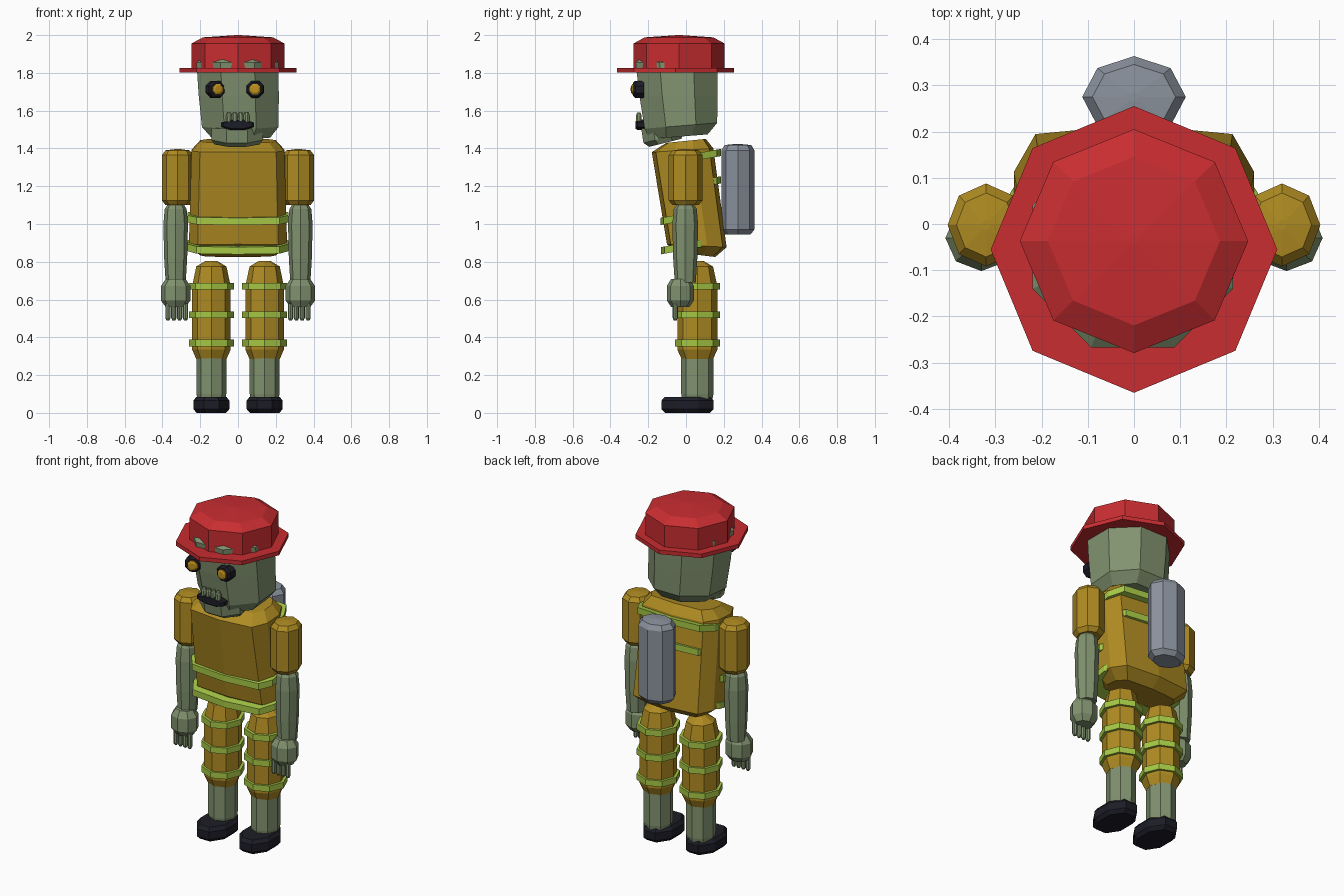
import bpy, bmesh, math
from mathutils import Matrix

if "Cube" in bpy.data.objects:
    bpy.data.objects.remove(bpy.data.objects["Cube"])


def material(name, rgb):
    m = bpy.data.materials.new(name)
    m.diffuse_color = (*rgb, 1)
    m.use_nodes = True
    m.node_tree.nodes["Principled BSDF"].inputs["Base Color"].default_value = m.diffuse_color
    return m


RED = material("helmet red", (0.58, 0.026, 0.03))
MUSTARD = material("coat mustard", (0.43, 0.26, 0.016))
LIME = material("reflective lime", (0.38, 0.58, 0.06))
SKIN = material("green skin", (0.22, 0.29, 0.16))
DARK = material("near black", (0.012, 0.012, 0.02))
STEEL = material("tank grey", (0.26, 0.29, 0.34))
GOLD = material("eye gold", (0.52, 0.28, 0.012))


def octagon(flat=False):
    # flat: flat side forward, sized by its flats; otherwise a corner forward
    p = math.pi / 8 if flat else 0
    k = 1 / math.cos(math.pi / 8) if flat else 1
    return [(k * math.cos(p + i * math.pi / 4), k * math.sin(p + i * math.pi / 4))
            for i in range(8)]


POINT, FLAT = octagon(), octagon(True)
# Wide body section with a slight centre ridge front and back
BODY = [(1, -.35), (1, .35), (.82, .87), (0, 1), (-.82, .87),
        (-1, .35), (-1, -.35), (-.82, -.87), (0, -1), (.82, -.87)]
SQUARE = [(1, -1), (1, 1), (-1, 1), (-1, -1)]


def loft(name, mat, rings, shape=POINT, matrix=None):
    """Rings from low to high: z, centre x, centre y, half width, half depth, rise to the back."""
    bm = bmesh.new()
    loops = []
    for z, cx, cy, rx, ry, *rise in rings:
        s = rise[0] if rise else 0
        loops.append([bm.verts.new((cx + px * rx, cy + py * ry, z + s * py * ry))
                      for px, py in shape])
    n = len(shape)
    for a, b in zip(loops, loops[1:]):
        for i in range(n):
            j = (i + 1) % n
            bm.faces.new((a[i], a[j], b[j], b[i]))
    bm.faces.new(loops[0][::-1])
    bm.faces.new(loops[-1])
    if matrix:
        bm.transform(matrix)
    bmesh.ops.recalc_face_normals(bm, faces=bm.faces)
    me = bpy.data.meshes.new(name)
    bm.to_mesh(me)
    bm.free()
    me.materials.append(mat)
    ob = bpy.data.objects.new(name, me)
    bpy.context.collection.objects.link(ob)
    return ob


def column(name, mat, x, y, steps, shape=POINT, depth=1):
    """Upright part from (z, radius) steps."""
    return loft(name, mat, [(z, x, y, r, r * depth) for z, r in steps], shape)


# Helmet
column("helmet_brim", RED, 0, -.055, [(1.802, .31), (1.826, .31)])
column("helmet_crown", RED, 0, -.037,
       [(1.82, .247), (1.955, .247), (1.988, .186), (2.0, .01)], depth=.98)

# Head and jaw
loft("head", SKIN, [(1.462, .015, -.04, .155, .155, .08),
                    (1.52, .012, -.027, .203, .192, .08),
                    (1.68, .004, -.04, .212, .207),
                    (1.855, -.003, -.05, .217, .217),
                    (1.90, -.003, -.05, .16, .16)], FLAT)
loft("jaw", SKIN, [(1.43, -.005, -.11, .12, .085, .25),
                   (1.455, -.005, -.12, .135, .105, .25),
                   (1.51, -.005, -.13, .135, .107, .05)], FLAT)

# Mouth and teeth
turn = Matrix.Rotation(math.pi / 2, 4, 'X')
loft("mouth", DARK, [(.215, 0, 0, .088, .028), (.257, 0, 0, .088, .028), (.267, 0, 0, .075, .02)],
     FLAT, Matrix.Translation((-.002, 0, 1.525)) @ turn)
for i in range(4):
    column(f"tooth_{i + 1}", SKIN, -.048 + i * .031, -.25,
           [(1.535, .016), (1.575, .015), (1.59, .009)], FLAT)

# Eyes, one turned inwards
for name, x, yaw in (("left", -.122, 22), ("right", .092, -3)):
    m = Matrix.Translation((x, -.24, 1.713)) @ Matrix.Rotation(math.radians(yaw), 4, 'Z') @ turn
    loft(f"{name}_eye_socket", DARK,
         [(-.02, 0, 0, .045, .045), (.024, 0, 0, .045, .045), (.036, 0, 0, .036, .036)], FLAT, m)
    loft(f"{name}_eye", GOLD,
         [(.02, 0, 0, .028, .028), (.044, 0, 0, .028, .028), (.05, 0, 0, .018, .018)], FLAT, m)

# Coat leaning forward
loft("coat", MUSTARD, [(.838, 0, .05, .2, .105, -.12),
                       (.885, 0, .057, .26, .158, -.05),
                       (1.39, 0, -.018, .246, .163, .06),
                       (1.44, 0, 0, .2, .105, .1)], BODY)

# Reflective bands, each dipping towards the front
for name, z, y, rx, ry in (("hem", .885, .015, .268, .148), ("waist", 1.035, -.015, .268, .12),
                           ("back", 1.205, .025, .235, .16), ("shoulder", 1.35, .025, .25, .16)):
    loft(f"{name}_band", LIME, [(z - .019, 0, y, rx, ry, .18), (z + .019, 0, y, rx, ry, .18)], BODY)

# Air tank
loft("air_tank", STEEL, [(.945, 0, .275, .085, .067), (.972, 0, .275, .112, .088),
                         (1.39, 0, .275, .112, .088), (1.418, 0, .275, .09, .07),
                         (1.424, 0, .275, .01, .01)])

for side, s in (("left", -1), ("right", 1)):
    # Arm
    column(f"{side}_sleeve", MUSTARD, s * .32, -.002,
           [(1.1, .064), (1.125, .083), (1.365, .083), (1.39, .064), (1.397, .01)], depth=1.08)
    column(f"{side}_forearm", SKIN, s * .33, -.004,
           [(.69, .053), (.82, .061), (1.0, .065), (1.08, .058), (1.1, .045)], depth=1.05)
    column(f"{side}_hand", SKIN, s * .33, -.03,
           [(.56, .052), (.595, .078), (.672, .078), (.71, .052)], depth=.92)
    for i in range(4):
        column(f"{side}_finger_{i + 1}", SKIN, s * (.278 + i * .031), -.057,
               [(.49, .008), (.503, .014), (.58, .014)])
    # Leg
    x, y = s * .141, .06
    column(f"{side}_trouser_leg", MUSTARD, x, y,
           [(.285, .08), (.335, .102), (.67, .102), (.775, .08), (.805, .03)], depth=1.04)
    for i in range(3):
        z = .37 + i * .15
        column(f"{side}_leg_band_{i + 1}", LIME, x, y, [(z - .018, .119), (z + .018, .119)])
    column(f"{side}_shin", SKIN, x, y, [(.06, .072), (.1, .079), (.32, .079)], depth=1.08)
    # Shoe
    loft(f"{side}_shoe", DARK, [(0, x, .008, .078, .118), (.02, x, .008, .095, .138),
                                (.065, x, .008, .095, .138), (.085, x, .008, .08, .12)], FLAT)
